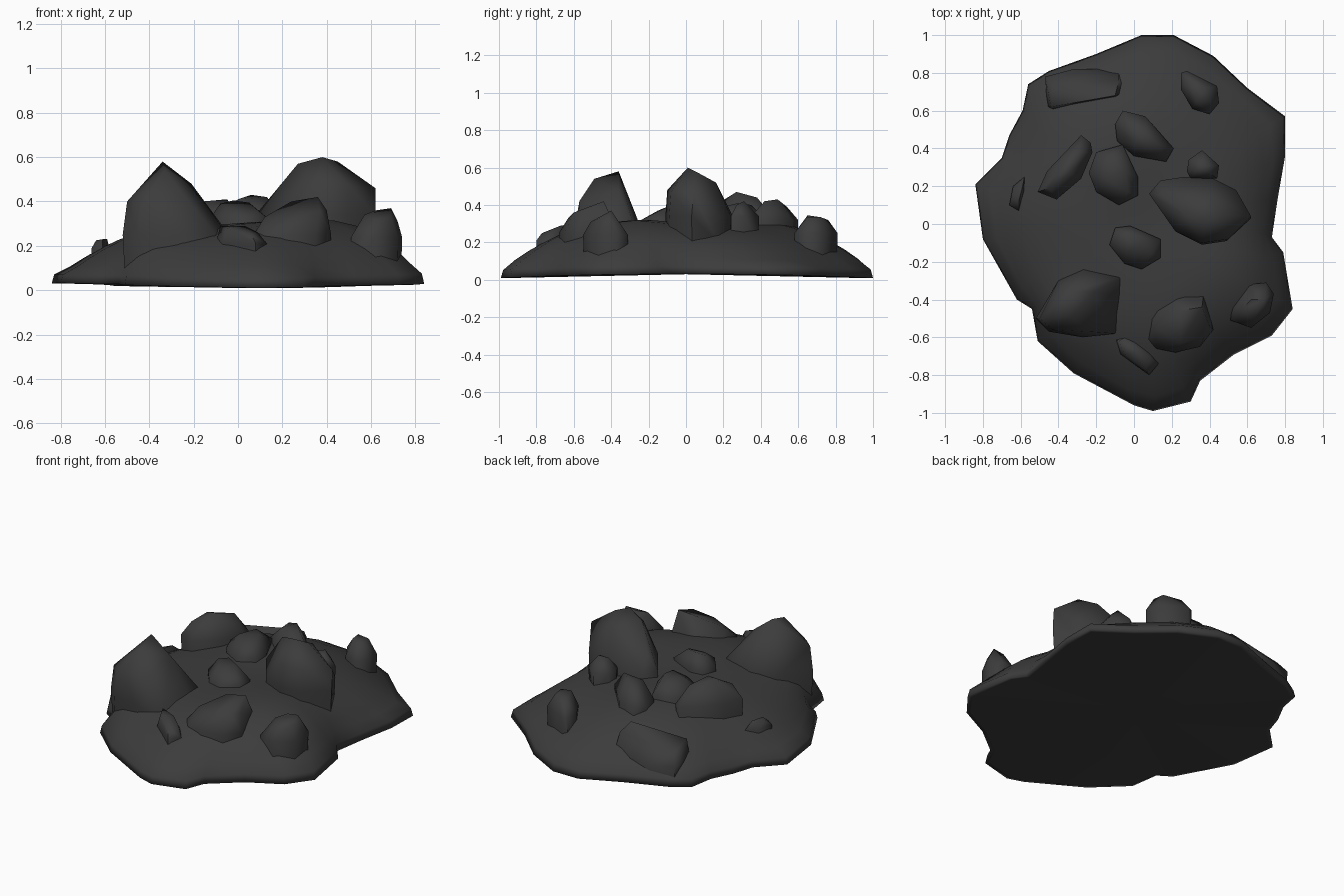
import bpy, bmesh
from mathutils import Vector
from math import radians, exp

mat = bpy.data.materials.new("dark_stone")
mat.diffuse_color = (0.045, 0.045, 0.045, 1)


def finish(bm, name, angle):
    bmesh.ops.recalc_face_normals(bm, faces=bm.faces)
    me = bpy.data.meshes.new(name)
    bm.to_mesh(me)
    bm.free()
    ob = bpy.data.objects.new(name, me)
    bpy.context.collection.objects.link(ob)
    me.materials.append(mat)
    bpy.ops.object.select_all(action='DESELECT')
    ob.select_set(True)
    bpy.context.view_layer.objects.active = ob
    bpy.ops.object.shade_smooth_by_angle(angle=radians(angle))
    return ob


# Ground mound: irregular outline, thin rim, rings rising to an uneven dome
outline = [Vector(p) for p in [
    (.04, 1), (.21, 1), (.42, .89), (.60, .72), (.80, .57), (.80, .36), (.76, .13),
    (.73, -.07), (.79, -.15), (.84, -.45), (.73, -.59), (.53, -.69), (.35, -.83),
    (.30, -.94), (.10, -.99), (0, -.96), (-.32, -.79), (-.51, -.62), (-.54, -.45),
    (-.62, -.40), (-.80, -.08), (-.84, .21), (-.70, .35), (-.66, .47), (-.59, .60),
    (-.56, .74), (-.45, .81), (-.20, .90)]]
swells = [(.58, -.28, .06, .25), (-.42, -.52, .055, .14), (.2, -.55, .025, .2),
          (-.05, .55, .035, .25)]          # x, y, height, radius


def swell(x, y):
    return sum(h * exp(-((x - a) ** 2 + (y - b) ** 2) / (2 * r * r)) for a, b, h, r in swells)


n = len(outline)
bm = bmesh.new()
rings = [[bm.verts.new((p.x * .97, p.y * .97, .031 - .022 * p.y ** 2)) for p in outline],
         [bm.verts.new((p.x, p.y, .032 - .022 * p.y ** 2)) for p in outline]]
pts = outline
for t, z in [(.987, .05), (.93, .105), (.87, .145), (.79, .188), (.69, .228), (.57, .26),
             (.45, .28), (.3, .292), (.15, .295)]:
    rim = .025 if t > .95 else 0
    ring = []
    for p in pts:
        x, y = p * t
        s = swell(x, y) * min(1, (1 - t) / .1)
        ring.append(bm.verts.new((x, y, z + s + rim * abs(x))))
    rings.append(ring)
    pts = [(pts[i - 1] + pts[i] * 6 + pts[(i + 1) % n]) / 8 for i in range(n)]
for a, b in zip(rings, rings[1:]):
    for i in range(n):
        j = (i + 1) % n
        bm.faces.new((a[i], a[j], b[j], b[i]))
apex = bm.verts.new((0, 0, .30))
under = bm.verts.new((0, 0, .03))
for i in range(n):
    j = (i + 1) % n
    bm.faces.new((rings[-1][i], rings[-1][j], apex))
    bm.faces.new((rings[0][j], rings[0][i], under))
finish(bm, "ground_mound", 150)


# Boulders: faceted hull over a plan outline (low and belt heights) and crown points
def boulder(name, plan, low, belt, crown):
    bm = bmesh.new()
    c = sum((Vector(p) for p in plan), Vector((0, 0))) / len(plan)
    for x, y in plan:
        q = c + (Vector((x, y)) - c) * .97
        bm.verts.new((q.x, q.y, low))
        bm.verts.new((x, y, belt))
    for p in crown:
        bm.verts.new(p)
    res = bmesh.ops.convex_hull(bm, input=bm.verts)
    bmesh.ops.delete(bm, geom=list({g for g in res["geom_interior"] + res["geom_unused"]
                                    if isinstance(g, bmesh.types.BMVert)}), context='VERTS')
    bmesh.ops.dissolve_limit(bm, angle_limit=radians(4), verts=bm.verts, edges=bm.edges)
    finish(bm, name, 68)


boulder("large_left_boulder",
        [(-.52, -.50), (-.40, -.30), (-.26, -.23), (-.04, -.27), (-.05, -.38),
         (-.10, -.58), (-.27, -.60), (-.45, -.57)], .1, .25,
        [(-.34, -.36, .58), (-.33, -.49, .54), (-.50, -.50, .40), (-.43, -.56, .40),
         (-.21, -.36, .48), (-.24, -.57, .42)])
boulder("large_right_boulder",
        [(.08, .16), (.14, .23), (.27, .25), (.42, .24), (.54, .18), (.62, .03),
         (.49, -.09), (.36, -.11), (.22, -.04)], .19, .34,
        [(.38, .01, .60), (.27, .05, .57), (.45, .05, .58), (.62, .04, .46),
         (.36, -.10, .48), (.50, -.08, .47), (.40, .16, .52), (.16, .15, .43)])
boulder("front_right_boulder",
        [(.07, -.62), (.07, -.46), (.22, -.36), (.37, -.36), (.42, -.56), (.35, -.65),
         (.22, -.68), (.12, -.66)], .14, .25,
        [(.36, -.44, .42), (.24, -.46, .40), (.12, -.55, .33), (.40, -.54, .36),
         (.25, -.63, .33), (.37, -.60, .36)])
boulder("right_edge_boulder",
        [(.51, -.51), (.52, -.44), (.61, -.32), (.70, -.31), (.74, -.37), (.72, -.47),
         (.62, -.55)], .1, .24,
        [(.57, -.45, .34), (.62, -.40, .36), (.69, -.40, .37), (.72, -.40, .31),
         (.63, -.51, .31), (.69, -.46, .33)])
boulder("front_stone",
        [(-.10, -.61), (-.07, -.69), (.08, -.80), (.13, -.74), (.08, -.67), (-.02, -.59)],
        .1, .21, [(-.08, -.62, .29), (-.05, -.69, .28), (.03, -.67, .29), (.09, -.71, .26),
                  (.06, -.77, .25)])
boulder("centre_stone",
        [(-.13, -.11), (-.10, -.02), (-.02, -.01), (.14, -.08), (.14, -.18), (.04, -.24),
         (-.05, -.21)], .2, .32,
        [(-.08, -.08, .39), (.05, -.09, .395), (.09, -.16, .36), (-.03, -.15, .37),
         (-.02, -.06, .405)])
boulder("middle_boulder",
        [(-.24, .27), (-.20, .38), (-.06, .42), (.02, .25), (.02, .15), (-.08, .10),
         (-.20, .17)], .22, .33,
        [(-.12, .35, .40), (-.05, .28, .41), (-.16, .24, .40), (-.03, .17, .385)])
boulder("rear_boulder",
        [(-.10, .53), (-.06, .60), (.06, .57), (.21, .40), (.17, .33), (0, .36),
         (-.09, .44)], .18, .32,
        [(-.03, .54, .39), (.06, .49, .43), (.13, .42, .42), (.0, .42, .41)])
boulder("long_left_stone",
        [(-.51, .17), (-.46, .28), (-.28, .47), (-.23, .43), (-.22, .38), (-.28, .24),
         (-.41, .13)], .16, .33,
        [(-.45, .19, .42), (-.40, .27, .46), (-.29, .38, .44), (-.34, .27, .47)])
boulder("small_rear_stone",
        [(.28, .28), (.29, .34), (.36, .39), (.45, .31), (.44, .24), (.30, .24)],
        .2, .34, [(.33, .29, .41), (.38, .31, .42), (.40, .27, .40)])
boulder("rear_right_stone",
        [(.25, .71), (.25, .80), (.28, .81), (.44, .73), (.45, .64), (.40, .58), (.31, .61)],
        .09, .25, [(.33, .65, .345), (.40, .65, .335), (.39, .72, .335), (.29, .76, .32)])
boulder("rear_slab",
        [(-.47, .78), (-.32, .82), (-.08, .82), (-.03, .70), (-.09, .66), (-.42, .60),
         (-.46, .62)], .04, .13,
        [(-.44, .62, .24), (-.10, .68, .28), (-.08, .76, .24), (-.43, .74, .19)])
boulder("left_sliver",
        [(-.66, .10), (-.64, .20), (-.58, .25), (-.58, .17), (-.61, .07)],
        .12, .19, [(-.64, .14, .225), (-.59, .20, .23), (-.61, .12, .23)])
